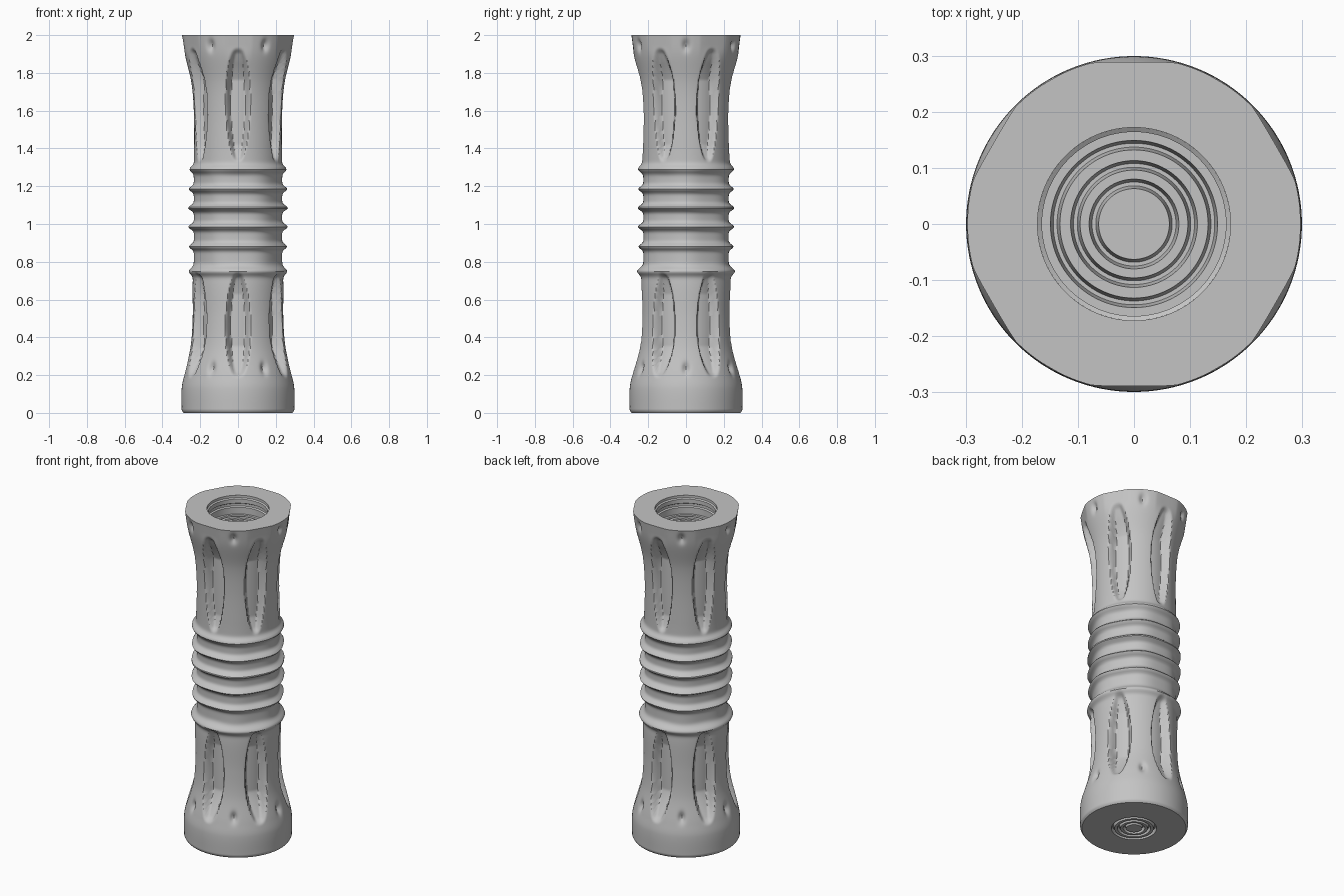
import bpy, bmesh, math
from math import cos, sin, pi, exp

cube = bpy.data.objects.get("Cube")
if cube:
    bpy.data.objects.remove(cube)

SIDES, ROWS = 216, 270

grey = bpy.data.materials.new("plain grey")
grey.use_nodes = True
tone = (0.55, 0.55, 0.55, 1)
grey.diffuse_color = tone
grey.node_tree.nodes["Principled BSDF"].inputs["Base Color"].default_value = tone

# Core outline (height, radius), without the raised ribs
CORE = [(0, .298), (.13, .298), (.2, .285), (.35, .251), (.5, .24), (.68, .24),
        (.8, .234), (1.25, .234), (1.4, .232), (1.6, .234), (1.75, .247),
        (1.9, .282), (2, .297)]
# Raised ribs (height, projection, thickness)
RIBS = [(.75, .024, .022), (.88, .026, .017), (.985, .03, .017),
        (1.085, .031, .017), (1.185, .027, .017), (1.29, .023, .02)]
# Flutes run from a pointed tip at the waist to a rounded outer end
FLUTES = [(1.32, 1.94), (.75, .18)]
NOTCHES = (1.945, .235)


def smooth(t):
    t = max(0, min(1, t))
    return t * t * (3 - 2 * t)


def slope(i):
    a, b = CORE[max(i - 1, 0)], CORE[min(i + 1, len(CORE) - 1)]
    return (b[1] - a[1]) / (b[0] - a[0])


def core_radius(z):
    i = 0
    while i < len(CORE) - 2 and z > CORE[i + 1][0]:
        i += 1
    (z0, r0), (z1, r1) = CORE[i], CORE[i + 1]
    h = z1 - z0
    t = (z - z0) / h
    s = smooth(t)
    return (r0 * (1 - s) + r1 * s + h * slope(i) * t * (1 - t) ** 2
            - h * slope(i + 1) * t * t * (1 - t))


def arc_offset(a, centre):
    """Distance round the grip to the nearest of six evenly spaced lines."""
    step = pi / 3
    return abs((a - centre + step / 2) % step - step / 2) * 0.235


def grip_radius(z, a):
    r = core_radius(z)
    r -= max(0, 0.012 - z) * 0.8
    wave = -cos(6 * a)
    # Shallow dimples between the ribs, in line with the flutes
    waist = smooth((z - .74) / .06) * smooth((1.31 - z) / .06)
    r -= 0.008 * waist * (1 + wave) / 2
    for height, size, thick in RIBS:
        r += size * exp(-((z - height) / thick) ** 2)
    # Slight flats on the upper lip
    r -= 0.008 * smooth((z - 1.85) / .1) * max(0, wave)
    # Long flutes with a round inner floor
    d = arc_offset(a, pi / 6)
    for tip, end in FLUTES:
        t = (z - tip) / (end - tip)
        if 0 < t < 1:
            arch = sin(pi * t)
            mask = smooth((0.057 * arch ** 0.6 - d) / 0.022 + 0.5)
            mask *= smooth(t / .06) * smooth((1 - t) / .06)
            floor = max(r - 0.07 * arch ** 0.7, 0.19)
            r += (min(r, floor) - r) * mask
    # Small notches where the ridges fork
    d = arc_offset(a, 0)
    for height in NOTCHES:
        r -= 0.02 * exp(-(d / .014) ** 2 - ((z - height) / .028) ** 2)
    return r


def sweep(name, rings, sides):
    """Joins rings given as (height, radius or radius function)."""
    bm = bmesh.new()
    loops = []
    for z, radius in rings:
        loop = []
        for i in range(sides):
            a = 2 * pi * i / sides
            r = radius(z, a) if callable(radius) else radius
            loop.append(bm.verts.new((r * cos(a), r * sin(a), z)))
        loops.append(loop)
    for low, high in zip(loops, loops[1:]):
        for i in range(sides):
            j = (i + 1) % sides
            bm.faces.new((low[i], low[j], high[j], high[i]))
    if rings[-1][1] < 0.1:
        bm.faces.new(loops[-1])
    mesh = bpy.data.meshes.new(name)
    bm.to_mesh(mesh)
    bm.free()
    mesh.materials.append(grey)
    ob = bpy.data.objects.new(name, mesh)
    bpy.context.collection.objects.link(ob)
    bpy.ops.object.select_all(action='DESELECT')
    ob.select_set(True)
    bpy.context.view_layer.objects.active = ob
    bpy.ops.object.shade_smooth_by_angle(angle=math.radians(40))
    return ob


def grooved_disc(z, depth, radii, width):
    """Flat disc with concentric round-bottomed grooves, from outside in."""
    rings = []
    for r in radii:
        rings += [(z, r), (z + depth, r - width * .3),
                  (z + depth, r - width * .7), (z, r - width)]
    return rings


# Grip skin with its flat base and lip
skin = [(2 * i / ROWS, grip_radius) for i in range(ROWS + 1)]
sweep("grip", [(0, .13)] + skin + [(2, .172)], SIDES)

# Socket in the top, with a stepped wall and ringed floor
FLOOR = 1.89
socket = [(2, .172), (1.985, .172), (1.98, .164), (1.955, .164), (1.95, .172),
          (1.935, .172), (1.93, .164), (FLOOR, .164)]
sweep("top_socket", socket + grooved_disc(FLOOR, -.03, (.149, .113, .08), .017), 96)

# Ringed disc let into the base
base = sweep("base_rings", [(0, .13)] + grooved_disc(0, .02, (.125, .092, .06), .017), 96)
base.data.flip_normals()
